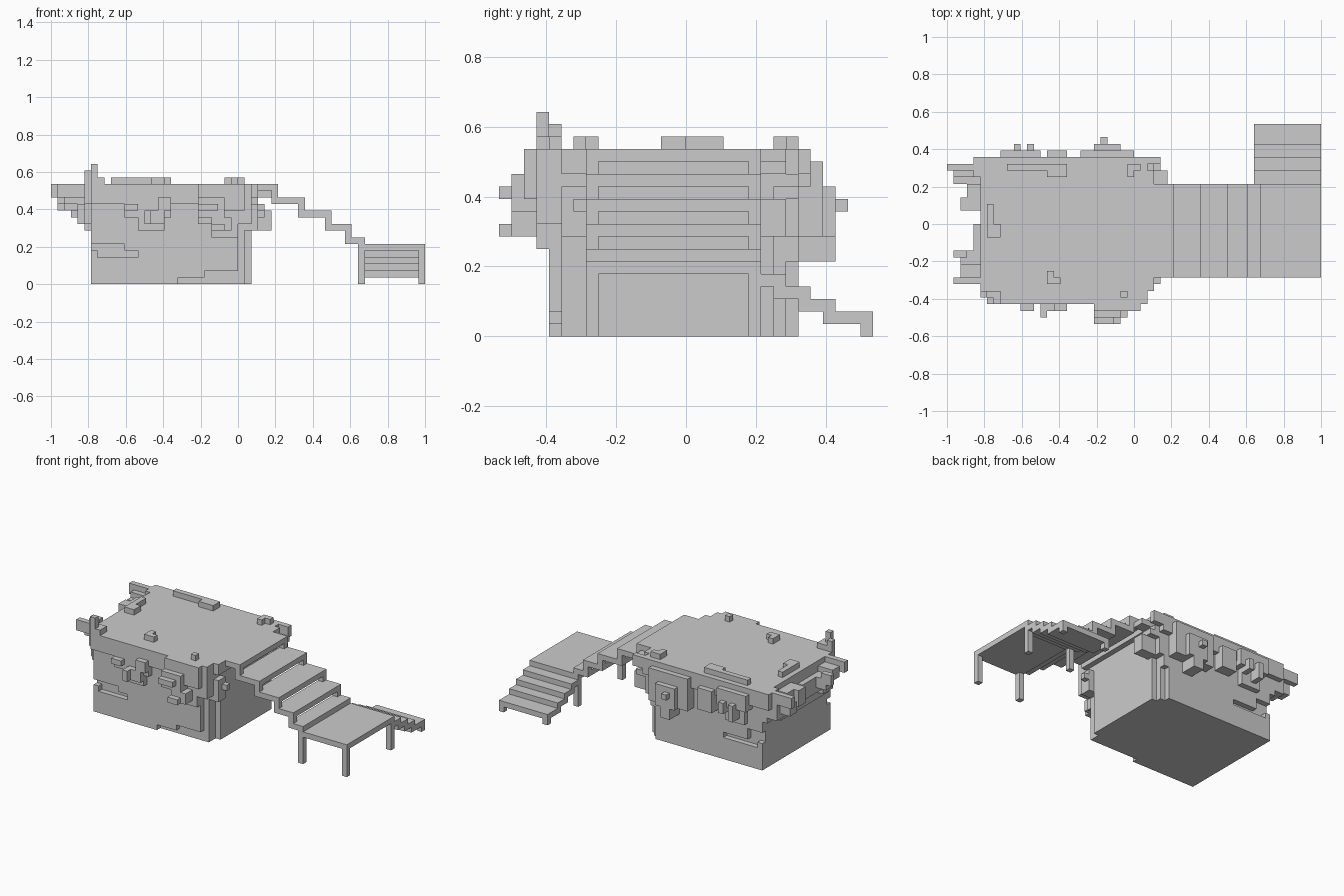
import bpy, bmesh
from math import radians
from mathutils import Vector

if "Cube" in bpy.data.objects:
    bpy.data.objects.remove(bpy.data.objects["Cube"])

U = 1 / 28  # size of one cube cell
SIDES = [(1, 0, 0), (-1, 0, 0), (0, 1, 0), (0, -1, 0), (0, 0, 1), (0, 0, -1)]


def cells(*boxes):
    """Cells covered by boxes given as x0, x1, y0, y1, z0, z1 on the grid."""
    return {(x, y, z) for b in boxes for x in range(b[0], b[1])
            for y in range(b[2], b[3]) for z in range(b[4], b[5])}


def build(name, filled):
    """Make one object from the exposed faces of the filled cells."""
    bm = bmesh.new()
    verts = {}

    def vert(p):
        key = tuple(int(round(c)) for c in p)
        if key not in verts:
            verts[key] = bm.verts.new((key[0] * U - 1, (key[1] - 15) * U, key[2] * U))
        return verts[key]

    for c in filled:
        for n in SIDES:
            if tuple(a + b for a, b in zip(c, n)) in filled:
                continue
            n = Vector(n)
            u = Vector((n.y, n.z, n.x))
            w = n.cross(u)
            mid = Vector(c) + Vector((.5, .5, .5)) + n / 2
            bm.faces.new([vert(mid + (u * a + w * b) / 2)
                          for a, b in ((-1, -1), (1, -1), (1, 1), (-1, 1))])
    bmesh.ops.dissolve_limit(bm, angle_limit=radians(1), verts=bm.verts[:], edges=bm.edges[:])
    mesh = bpy.data.meshes.new(name)
    bm.to_mesh(mesh)
    bm.free()
    obj = bpy.data.objects.new(name, mesh)
    bpy.context.collection.objects.link(obj)


# Rock body: solid core, wider cap, notched corners and foot
body = cells((6, 30, 4, 24, 0, 12), (5, 30, 3, 25, 12, 15), (5, 6, 5, 24, 9, 12),
             (30, 31, 5, 23, 13, 15), (30, 32, 24, 25, 13, 15))
body -= cells((28, 30, 4, 5, 0, 9), (29, 30, 5, 7, 0, 8), (29, 30, 22, 24, 0, 8),
              (28, 30, 23, 24, 0, 6), (19, 28, 4, 5, 0, 1), (23, 28, 4, 5, 1, 2),
              (6, 11, 4, 5, 5, 6), (7, 13, 4, 5, 4, 5), (5, 6, 3, 4, 12, 15),
              (7, 14, 23, 24, 4, 5), (6, 9, 23, 24, 5, 7))
build("rock_body", body)

# Clumps of rock sticking out on the front and back walls
build("front_left_clump", cells(
    (11, 18, 3, 4, 10, 12), (13, 17, 3, 4, 8, 10), (11, 13, 2, 3, 11, 12),
    (14, 17, 2, 3, 9, 11), (16, 18, 2, 3, 11, 13), (14, 15, 1, 2, 9, 11)))
build("front_right_clump", cells(
    (22, 28, 3, 4, 9, 12), (24, 28, 3, 4, 7, 9), (22, 29, 2, 3, 11, 15),
    (22, 26, 1, 3, 10, 13), (22, 25, 0, 1, 11, 12), (24, 27, 1, 4, 8, 10),
    (24, 26, 0, 1, 8, 9)))
build("back_right_clump", cells(
    (20, 28, 24, 26, 8, 14), (22, 26, 26, 27, 8, 12), (23, 24, 27, 28, 10, 11),
    (23, 25, 24, 27, 6, 8)))
build("back_left_clump", cells(
    (8, 14, 24, 26, 11, 14), (10, 11, 25, 27, 9, 12), (12, 13, 25, 27, 10, 12),
    (9, 13, 24, 25, 8, 11), (15, 18, 24, 26, 9, 13)))

# Ragged ledges on the left wall and next to the stairs
build("left_ledges", cells(
    (4, 5, 22, 25, 12, 15), (1, 4, 21, 23, 11, 13), (0, 4, 23, 24, 13, 15),
    (1, 4, 22, 23, 13, 14), (3, 5, 21, 24, 10, 13), (2, 5, 17, 19, 11, 14),
    (3, 5, 18, 21, 12, 14), (4, 5, 8, 15, 10, 13), (2, 4, 9, 11, 11, 13),
    (1, 3, 10, 11, 12, 14), (1, 5, 6, 7, 13, 15), (2, 5, 7, 9, 12, 14),
    (4, 5, 6, 9, 9, 12), (5, 6, 6, 20, 8, 9)))
build("right_ledges", cells(
    (30, 33, 21, 23, 13, 14), (30, 33, 21, 23, 8, 11), (30, 31, 21, 24, 11, 13),
    (30, 32, 22, 24, 11, 12), (28, 30, 3, 4, 9, 12), (30, 31, 5, 7, 8, 12),
    (30, 32, 6, 7, 10, 11)))

# Loose stones lying on the cap, and the corner spike
build("top_stones", cells(
    (9, 18, 23, 24, 15, 16), (15, 18, 22, 23, 15, 16), (27, 29, 23, 24, 15, 16),
    (27, 28, 22, 24, 15, 16), (26, 27, 4, 5, 15, 16), (15, 16, 6, 8, 15, 16),
    (15, 17, 6, 7, 15, 16), (6, 7, 15, 18, 15, 16), (6, 8, 13, 15, 15, 16)))
build("corner_spike", cells((6, 7, 3, 4, 15, 18), (5, 6, 4, 5, 14, 17),
                            (6, 8, 3, 5, 15, 16)))

# Main stairs: thin treads joined by small blocks at both ends
treads = [(30, 34, 15), (33, 38, 13), (37, 42, 11), (41, 45, 9), (44, 47, 7)]
stairs = set()
for n, (x0, x1, top) in enumerate(treads):
    stairs |= cells((x0, x1, 7, 21, top - 1, top))
    if n:
        for y in (7, 20):
            stairs |= cells((x0, x0 + 1, y, y + 1, top, top + 1))
build("main_stairs", stairs)

# Landing on four legs
landing = cells((46, 56, 7, 21, 5, 6))
for x in (46, 55):
    for y in (7, 20):
        landing |= cells((x, x + 1, y, y + 1, 0, 5))
build("landing", landing)

# Lower steps turning to the back, with two short feet
lower = set()
for y0, y1, top in [(20, 23, 5), (22, 25, 4), (24, 27, 3), (26, 30, 2)]:
    lower |= cells((46, 56, y0, y1, top - 1, top))
for x in (46, 55):
    lower |= cells((x, x + 1, 29, 30, 0, 1))
    lower -= cells((x, x + 1, 20, 21, 4, 5))
build("lower_steps", lower)
